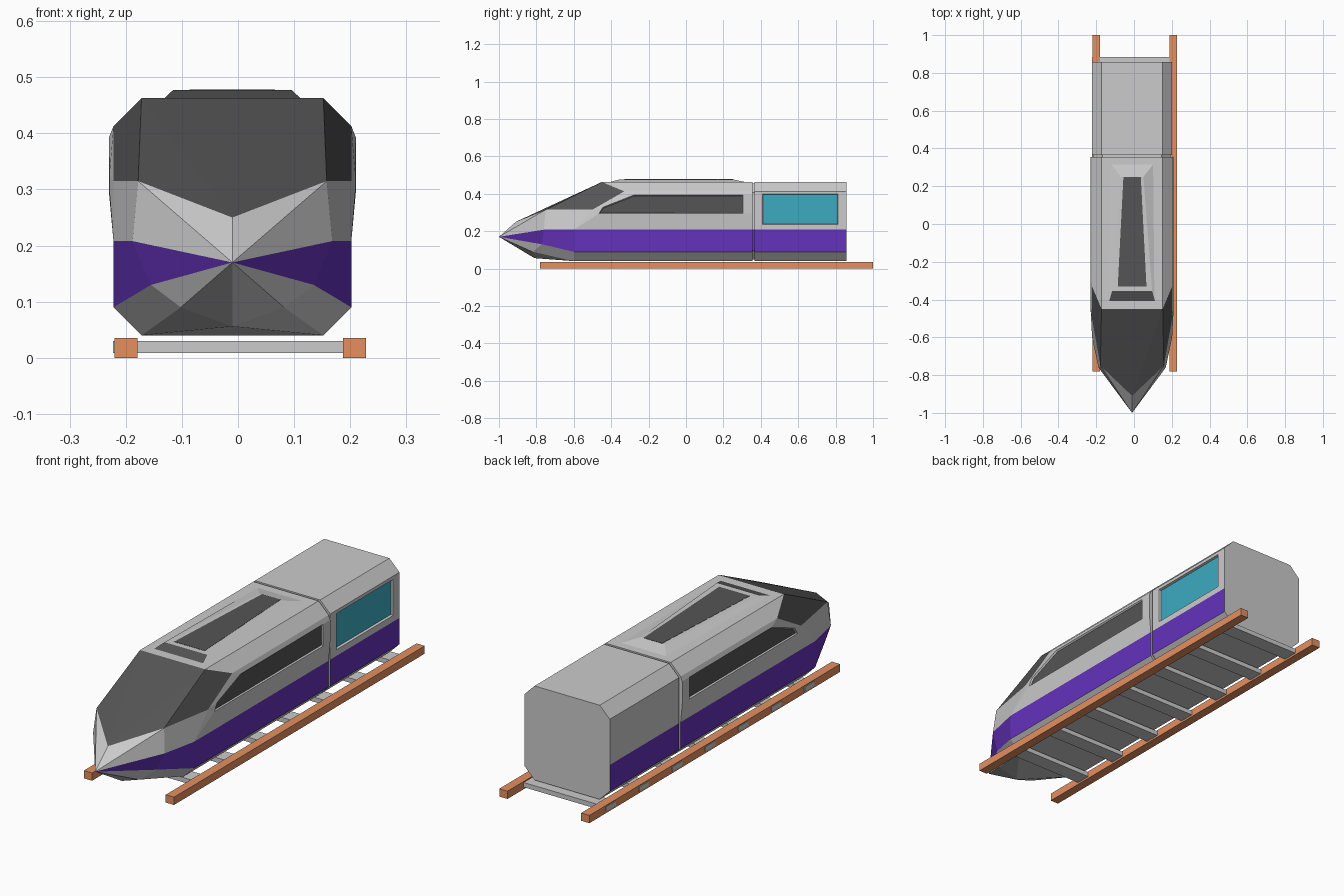
import bpy, bmesh

if "Cube" in bpy.data.objects:
    bpy.data.objects.remove(bpy.data.objects["Cube"])

CX = -0.01  # centre line of the train


def material(name, rgb):
    m = bpy.data.materials.new(name)
    m.diffuse_color = (*rgb, 1)
    m.use_nodes = True
    m.node_tree.nodes["Principled BSDF"].inputs["Base Color"].default_value = m.diffuse_color
    return m


GREY = material("body_grey", (0.6, 0.6, 0.6))
DARK = material("dark_glass", (0.09, 0.09, 0.09))
PURPLE = material("purple", (0.13, 0.032, 0.5))
TEAL = material("teal_glass", (0.045, 0.41, 0.53))
COPPER = material("copper", (0.78, 0.28, 0.12))


def finish(bm, name, mats, x=CX):
    me = bpy.data.meshes.new(name)
    bm.to_mesh(me)
    bm.free()
    for m in mats:
        me.materials.append(m)
    ob = bpy.data.objects.new(name, me)
    ob.location.x = x
    bpy.context.collection.objects.link(ob)
    return ob


def box(name, lo, hi, mat=None):
    bm = bmesh.new()
    bmesh.ops.create_cube(bm, size=1)
    for v in bm.verts:
        v.co = [a + (b - a) * (c + 0.5) for a, b, c in zip(lo, hi, v.co)]
    return finish(bm, name, [mat] if mat else [], 0)


def mirrored(bm):
    bmesh.ops.mirror(bm, geom=bm.verts[:] + bm.edges[:] + bm.faces[:], axis='X', merge_dist=0.0005)
    bmesh.ops.remove_doubles(bm, verts=bm.verts[:], dist=0.0003)
    bmesh.ops.recalc_face_normals(bm, faces=bm.faces[:])


def loft(bm, half_profile, stations):
    """Right half of a hull: the profile repeated at each y, with end caps."""
    rings = [[bm.verts.new((x, y, z)) for x, z in half_profile] for y in stations]
    for a, b in zip(rings, rings[1:]):
        for i in range(len(a) - 1):
            f = bm.faces.new((a[i], a[i + 1], b[i + 1], b[i]))
            zc = f.calc_center_median().z
            f.material_index = 1 if 0.09 < zc < 0.2 else 0
    bm.faces.new(rings[0])
    bm.faces.new(rings[-1])


# Front car: right half as named points, then mirrored
P = {
    'b0': (0, .355, .04), 'b1': (.162, .355, .04), 'b2': (.212, .355, .09),
    'b3': (.212, .355, .208), 'b4': (.22, .355, .295), 'b5': (.22, .355, .393),
    'b6': (.212, .355, .413), 'b7': (.162, .355, .463), 'b8': (0, .355, .463),
    'm4': (.22, .305, .295), 'm5': (.22, .305, .393),
    'W4': (.219, -.465, .295), 'N': (.219, -.445, .328), 'W5': (.22, -.28, .393),
    'T': (0, -.45, .463), 'D': (.162, -.45, .463), 'C': (.212, -.33, .413),
    'B': (.212, -.5, .315), 'A': (.168, -.75, .315), 'E': (0, -.91, .25),
    'F': (0, -1, .17), 'G': (.178, -.76, .208), 'G2': (.212, -.6, .208),
    'H': (.145, -.77, .13), 'I': (.212, -.6, .09), 'J': (.092, -.82, .09),
    'K': (0, -.81, .056), 'L': (.162, -.6, .04), 'L0': (0, -.6, .04),
}
FACES = {
    0: "b8 b7 D T,b7 b6 C D,b6 b5 m5 W5 C,b5 b4 m4 m5,b4 b3 G2 W4 m4,C W5 N B,N W4 B,"
       "W4 G2 B,A B G2 G,E A F,A G F,b2 b1 L I,b1 b0 L0 L,H I L J,F H J,F J K,J L K,K L L0,"
       "b0 b1 b2 b3 b4 b5 b6 b7 b8",
    1: "G G2 I H,F G H,b3 b2 I G2",
    2: "A D C B,E D A,E T D,m5 m4 W4 N W5",
}
bm = bmesh.new()
V = {k: bm.verts.new(p) for k, p in P.items()}
for mi, text in FACES.items():
    for names in text.split(','):
        bm.faces.new([V[n] for n in names.split()]).material_index = mi
mirrored(bm)
# Recessed side windows
for f in [f for f in bm.faces if f.material_index == 2 and len(f.verts) == 5]:
    rim = bmesh.ops.inset_individual(bm, faces=[f], thickness=0.006, depth=-0.006)
    for r in rim['faces']:
        r.material_index = 0
    f.material_index = 2
finish(bm, "front_car", [GREY, PURPLE, DARK])

# Rear car, with one recessed window on the right side
section = [(0, .04), (.162, .04), (.212, .09), (.212, .208), (.212, .236),
           (.212, .398), (.212, .413), (.162, .463), (0, .463)]
bm = bmesh.new()
loft(bm, section, (.366, .41, .813, .858))
mirrored(bm)
pane = [f for f in bm.faces if f.calc_center_median().x > .2
        and abs(f.calc_center_median().y - .61) < .02 and .3 < f.calc_center_median().z < .34]
for f in pane:
    rim = bmesh.ops.inset_individual(bm, faces=[f], thickness=0.004, depth=-0.01)
    for r in rim['faces']:
        r.material_index = 0
    f.material_index = 2
finish(bm, "rear_car", [GREY, PURPLE, TEAL])

# Connector closing the gap between the cars
bm = bmesh.new()
loft(bm, [(x * .96, .25 + (z - .25) * .96) for x, z in section], (.35, .37))
mirrored(bm)
finish(bm, "car_connector", [GREY, PURPLE])


def slab(name, lower, upper, mat, dark_front=False):
    """Solid between two trapezoids, each (front_y, front_half, back_y, back_half, z)."""
    bm = bmesh.new()
    lo, hi = [[bm.verts.new(c) for c in ((-a, y0, z), (a, y0, z), (b, y1, z), (-b, y1, z))]
              for y0, a, y1, b, z in (lower, upper)]
    bm.faces.new(lo)
    bm.faces.new(hi)
    for i in range(4):
        j = (i + 1) % 4
        f = bm.faces.new((lo[i], lo[j], hi[j], hi[i]))
        f.material_index = 1 if dark_front and i == 0 else 0
    bmesh.ops.recalc_face_normals(bm, faces=bm.faces[:])
    finish(bm, name, [mat, DARK])


# Roof hump with dark front slope and dark panel on top
slab("roof_hump", (-.41, .122, .32, .115, .462), (-.355, .106, .25, .06, .477), GREY, True)
slab("roof_panel", (-.33, .076, .25, .046, .47), (-.33, .076, .25, .046, .478), DARK)

# Track
for side, x in (("left", -.22), ("right", .187)):
    box(side + "_rail", (x, -.78, 0), (x + .041, 1, .035), COPPER)
for i in range(7):
    y = .85 - i * .235
    box(f"sleeper_{i + 1}", (-.223, y - .035, .009), (.2, y + .035, .03), GREY)
